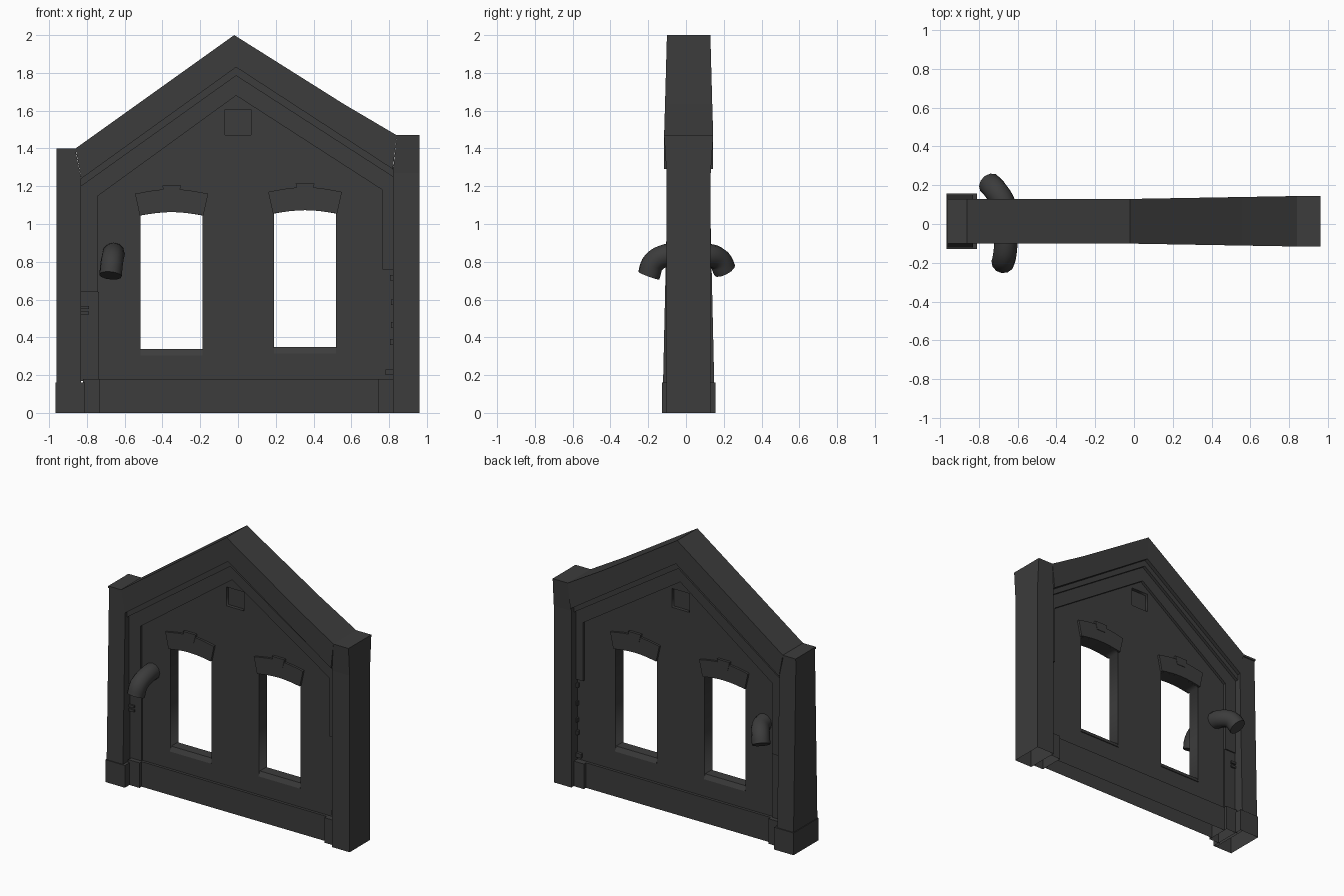
import bpy, bmesh, math
from mathutils import Vector

cube = bpy.data.objects.get("Cube")
if cube:
    bpy.data.objects.remove(cube)

MID_Y = 0.014  # centre plane of the wall thickness
PANEL = 0.046  # half thickness of the recessed wall


def make_material(name, value):
    mat = bpy.data.materials.new(name)
    mat.use_nodes = True
    colour = (value, value, value, 1)
    mat.diffuse_color = colour
    bsdf = next(n for n in mat.node_tree.nodes if n.type == 'BSDF_PRINCIPLED')
    bsdf.inputs["Base Color"].default_value = colour
    bsdf.inputs["Roughness"].default_value = 0.9
    return mat


STONE = make_material("dark grey stone", 0.045)


def add_object(name, mesh):
    obj = bpy.data.objects.new(name, mesh)
    bpy.context.collection.objects.link(obj)
    mesh.materials.clear()
    mesh.materials.append(STONE)
    return obj


def prism(name, outline, half, skip=()):
    """Extrude an x-z outline both ways; half is a number or a function of x, z.
    Outline edges listed in skip stay open."""
    depth = half if callable(half) else lambda x, z: half
    bm = bmesh.new()
    front = [bm.verts.new((x, MID_Y - depth(x, z), z)) for x, z in outline]
    back = [bm.verts.new((x, MID_Y + depth(x, z), z)) for x, z in outline]
    bm.faces.new(front)
    bm.faces.new(back)
    sides = []
    for i in range(len(outline)):
        j = (i + 1) % len(outline)
        sides.append(bm.faces.new((front[i], front[j], back[j], back[i])))
    bmesh.ops.recalc_face_normals(bm, faces=bm.faces)
    bmesh.ops.delete(bm, geom=[sides[i] for i in skip], context='FACES_ONLY')
    mesh = bpy.data.meshes.new(name)
    bm.to_mesh(mesh)
    bm.free()
    return add_object(name, mesh)


def rect(x0, x1, z0, z1):
    return [(x0, z0), (x1, z0), (x1, z1), (x0, z1)]


def block(name, x0, x1, z0, z1, half, skip=()):
    return prism(name, rect(x0, x1, z0, z1), half, skip)


def curve_to_mesh(name, curve):
    temp = bpy.data.objects.new(name + "_curve", curve)
    bpy.context.collection.objects.link(temp)
    graph = bpy.context.evaluated_depsgraph_get()
    mesh = bpy.data.meshes.new_from_object(temp.evaluated_get(graph))
    bpy.data.objects.remove(temp)
    return add_object(name, mesh)


def arc(x0, x1, z, rise, steps=8):
    """Shallow arch from x0 to x1."""
    return [(x0 + (x1 - x0) * i / steps, z + rise * math.sin(math.pi * i / steps))
            for i in range(steps + 1)]


# Wall panel with two window openings and a small niche
windows = [(-0.515, -0.188, 0.31, 1.045), (0.19, 0.52, 0.32, 1.055)]
loops = [[(-0.84, 0.17), (0.83, 0.17), (0.83, 1.3), (-0.01, 1.85), (-0.84, 1.25)],
         rect(-0.07, 0.07, 1.47, 1.605)]
for x0, x1, z0, z1 in windows:
    loops.append([(x0, z0), (x1, z0)] + arc(x1, x0, z1, 0.018))
panel = bpy.data.curves.new("wall_panel", 'CURVE')
panel.dimensions = '2D'
panel.fill_mode = 'BOTH'
panel.extrude = PANEL
for loop in loops:
    spline = panel.splines.new('POLY')
    spline.points.add(len(loop) - 1)
    for point, (x, z) in zip(spline.points, loop):
        point.co = (x, z, 0, 1)
    spline.use_cyclic_u = True
wall = curve_to_mesh("wall_panel", panel)
wall.rotation_euler.x = math.pi / 2
wall.location.y = MID_Y
block("niche_back", -0.08, 0.08, 1.46, 1.615, 0.022)

# Tapered right pillar with foot and cap, open underneath
prism("right_pillar", [(-0.96, 0), (-0.83, 0), (-0.83, 1.24), (-0.86, 1.39), (-0.96, 1.39)],
      lambda x, z: 0.139 - 0.0225 * z, skip=[0])
block("right_pillar_foot", -0.965, -0.81, 0, 0.16, 0.142, skip=[0])
block("right_pillar_cap", -0.962, -0.855, 1.385, 1.4, 0.115)

# Straight left pillar with a flared head
block("left_pillar", 0.82, 0.96, 0, 1.27, 0.117, skip=[0, 2])
prism("left_pillar_head", [(0.82, 1.27), (0.96, 1.27), (0.96, 1.47), (0.84, 1.47)],
      lambda x, z: 0.117 if z < 1.4 else 0.13, skip=[0])

# Sloping gable copings
prism("right_coping", [(-0.83, 1.24), (-0.01, 1.83), (-0.02, 2.0), (-0.86, 1.4)], 0.115)
prism("left_coping", [(-0.01, 1.83), (0.82, 1.29), (0.84, 1.47), (0.56, 1.635), (-0.02, 2.0)],
      lambda x, z: 0.115 + 0.015 * max(x, 0) / 0.84)

# Stepped moulding under the coping
LEDGE, BAND = 0.088, 0.066
prism("right_ledge", [(-0.83, 1.2), (-0.01, 1.785), (-0.01, 1.83), (-0.83, 1.24)], LEDGE)
prism("left_ledge", [(-0.01, 1.785), (0.82, 1.25), (0.82, 1.29), (-0.01, 1.83)], LEDGE)
prism("right_band", [(-0.83, 1.2), (-0.74, 1.15), (-0.01, 1.68), (-0.01, 1.785)], BAND)
prism("left_band", [(-0.01, 1.68), (0.765, 1.18), (0.82, 1.25), (-0.01, 1.785)], BAND)
prism("right_band_upright", [(-0.83, 0.64), (-0.74, 0.64), (-0.74, 1.15), (-0.83, 1.2)], BAND)
prism("left_band_upright", [(0.765, 0.76), (0.82, 0.76), (0.82, 1.25), (0.765, 1.18)], BAND)
block("right_band_lower", -0.83, -0.737, 0.17, 0.64, 0.058)

# Broken stone chips beside the pillars
for z in (0.52, 0.55):
    block("right_chip", -0.83, -0.79, z, z + 0.016, 0.07)
for z, width in ((0.2, 0.04), (0.36, 0.015), (0.45, 0.01), (0.57, 0.01), (0.7, 0.015)):
    block("left_chip", 0.82 - width, 0.82, z, z + 0.03, 0.066)

# Base course, open underneath
block("plinth", -0.73, 0.74, 0, 0.18, 0.066, skip=[0, 1, 3])
block("right_plinth_end", -0.82, -0.73, 0, 0.18, 0.09, skip=[0, 3])
block("left_plinth_end", 0.74, 0.82, 0, 0.18, 0.09, skip=[0, 1])

# Window sills and arched lintels with keystones
for x0, x1, z0, z1 in windows:
    mid = (x0 + x1) / 2
    sill = block("window_sill", x0, x1, z0 - 0.005, z0 + 0.028, 0.052)
    for v in sill.data.vertices:
        if v.co.z > z0:
            v.co.y = MID_Y + (v.co.y - MID_Y) * 0.7
    lower = arc(x0 - 0.005, x1 + 0.005, z1, 0.018)
    upper = arc(x1 + 0.03, x0 - 0.03, z1 + 0.115, 0.025)
    prism("window_lintel", lower + upper, 0.062)
    prism("keystone", [(mid - 0.035, z1 + 0.1), (mid + 0.035, z1 + 0.1),
                       (mid + 0.05, z1 + 0.16), (mid - 0.05, z1 + 0.16)], 0.065)


# Bent pipes coming out of both faces
def pipe(name, path, radius):
    curve = bpy.data.curves.new(name, 'CURVE')
    curve.dimensions = '3D'
    curve.bevel_depth = radius
    curve.bevel_resolution = 4
    curve.use_fill_caps = True
    curve.resolution_u = 6
    spline = curve.splines.new('BEZIER')
    spline.bezier_points.add(len(path) - 1)
    for point, co in zip(spline.bezier_points, path):
        point.co = Vector(co)
        point.handle_left_type = point.handle_right_type = 'AUTO'
    obj = curve_to_mesh(name, curve)
    bpy.context.view_layer.objects.active = obj
    obj.select_set(True)
    bpy.ops.object.shade_smooth_by_angle(angle=math.radians(40))
    obj.select_set(False)


pipe("front_pipe", [(-0.66, 0, 0.842), (-0.66, -0.1, 0.835), (-0.668, -0.172, 0.795),
                    (-0.675, -0.197, 0.727)], 0.06)
pipe("back_pipe", [(-0.66, 0, 0.84), (-0.67, 0.1, 0.837), (-0.715, 0.175, 0.812),
                   (-0.742, 0.205, 0.755)], 0.061)
